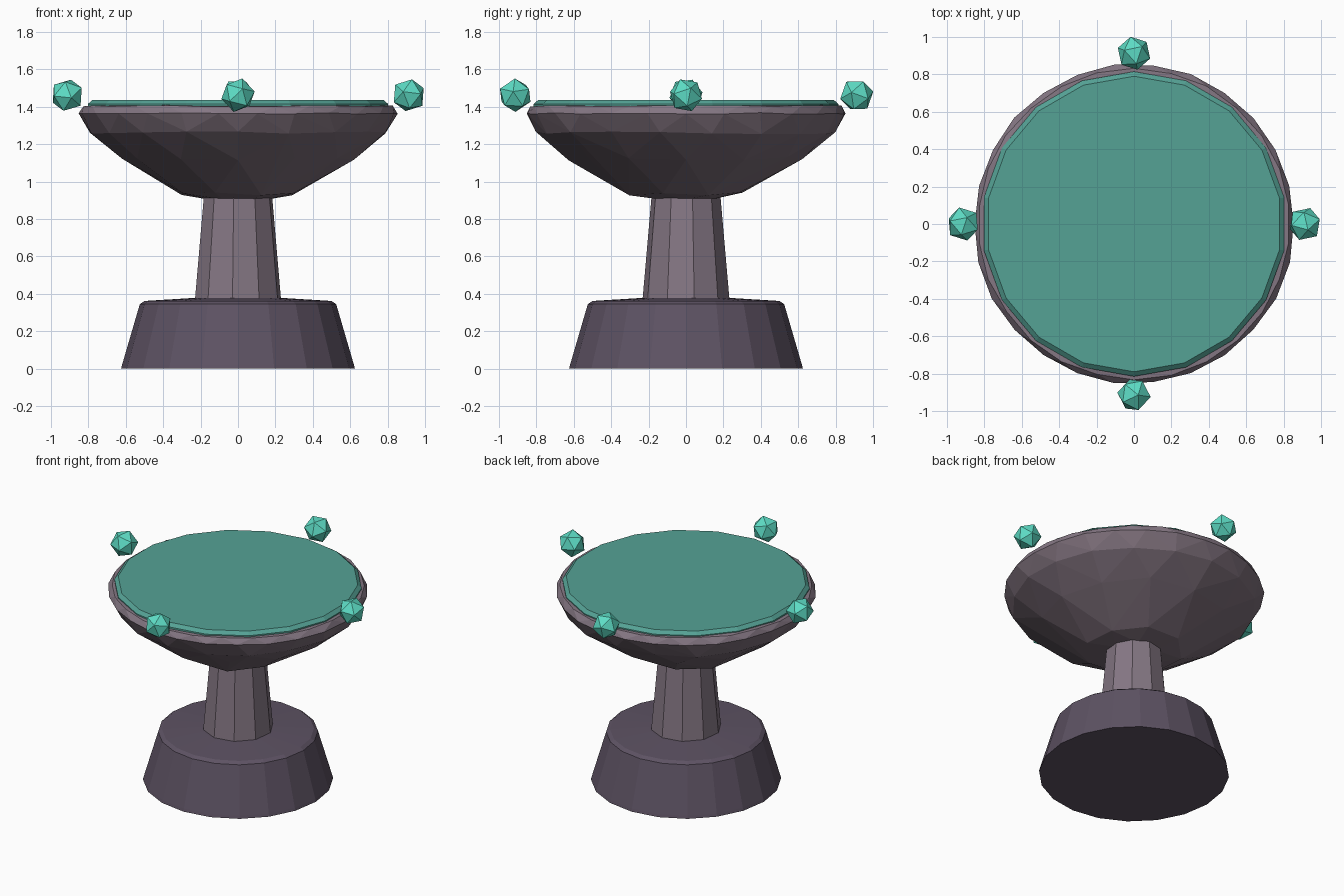
import bpy, bmesh, math, random
from mathutils import Vector

random.seed(4)
cube = bpy.data.objects.get("Cube")
if cube:
    bpy.data.objects.remove(cube, do_unlink=True)


def material(name, rgb):
    m = bpy.data.materials.new(name)
    m.use_nodes = True
    m.diffuse_color = (*rgb, 1)
    m.node_tree.nodes["Principled BSDF"].inputs["Base Color"].default_value = (*rgb, 1)
    return m


dark_stone = material("dark purple stone", (0.11, 0.085, 0.125))
stone = material("grey purple stone", (0.235, 0.185, 0.23))
bowl_stone = material("bowl stone", (0.2, 0.155, 0.19))
water = material("teal water", (0.09, 0.36, 0.3))
crystal = material("bright teal crystal", (0.11, 0.72, 0.56))


def finish(name, bm, mat):
    bmesh.ops.recalc_face_normals(bm, faces=bm.faces)
    mesh = bpy.data.meshes.new(name)
    bm.to_mesh(mesh)
    bm.free()
    mesh.materials.append(mat)
    obj = bpy.data.objects.new(name, mesh)
    bpy.context.collection.objects.link(obj)
    return obj


def lathe(name, profile, sides, mat, turn=0.0):
    """Closed solid of stacked (radius, height) rings."""
    bm = bmesh.new()
    rings = []
    for r, z in profile:
        angles = [math.tau * (i + turn) / sides for i in range(sides)]
        rings.append([bm.verts.new((r * math.cos(a), r * math.sin(a), z)) for a in angles])
    for low, high in zip(rings, rings[1:]):
        for i in range(sides):
            j = (i + 1) % sides
            bm.faces.new((low[i], low[j], high[j], high[i]))
    bm.faces.new(rings[0])
    bm.faces.new(rings[-1])
    return finish(name, bm, mat)


# Pedestal and column
lathe("base", [(0.625, 0.0), (0.62, 0.02), (0.525, 0.345), (0.5, 0.362), (0.24, 0.378)],
      20, dark_stone)
lathe("column", [(0.235, 0.36), (0.185, 0.93)], 10, stone, 0.3)

# Bowl: convex hull of jittered staggered rings gives the chiselled facets
bm = bmesh.new()
bowl_rings = [(0.16, 0.905, 6, 0.0), (0.32, 0.935, 8, 0.01), (0.62, 1.125, 12, 0.012),
              (0.8, 1.26, 18, 0.008), (0.855, 1.365, 26, 0.004), (0.83, 1.405, 26, 0.004)]
for k, (r, z, count, jitter) in enumerate(bowl_rings):
    for i in range(count):
        a = math.tau * (i + 0.5 * (k % 2)) / count
        rr = r + random.uniform(-jitter, jitter)
        bm.verts.new((rr * math.cos(a), rr * math.sin(a), z + random.uniform(-jitter, jitter)))
bmesh.ops.convex_hull(bm, input=bm.verts[:])
loose = [v for v in bm.verts if not v.link_faces]
bmesh.ops.delete(bm, geom=loose, context="VERTS")
bowl = finish("bowl", bm, bowl_stone)
# Lighter worn rim
bowl.data.materials.append(stone)
for face in bowl.data.polygons:
    if face.center.z > 1.37:
        face.material_index = 1

# Water filling the bowl
lathe("water", [(0.815, 1.385), (0.815, 1.415), (0.79, 1.437)], 18, water, 0.5)

# Four crystals around the rim
for i, name in enumerate(("left", "back", "right", "front")):
    bm = bmesh.new()
    bmesh.ops.create_icosphere(bm, subdivisions=1, radius=0.092)
    orb = finish(name + "_crystal", bm, crystal)
    a = i * math.pi / 2
    orb.location = Vector((0.913 * math.cos(a), 0.913 * math.sin(a), 1.462))
    orb.rotation_euler = (0.4 + i, 0.3 * i, 0.5 + 0.7 * i)
